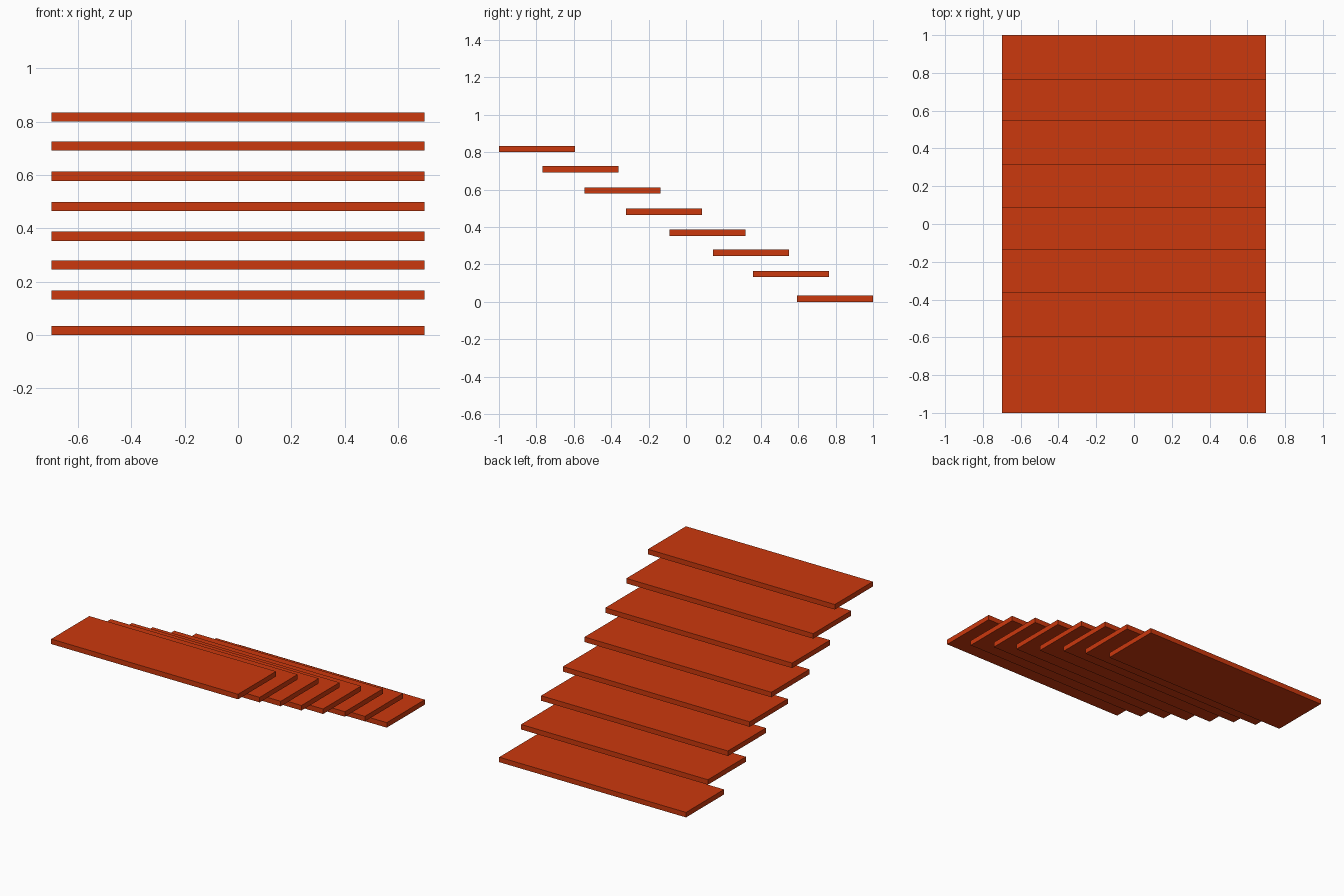
import bpy

# Remove the default cube
cube = bpy.data.objects.get("Cube")
if cube:
    bpy.data.objects.remove(cube, do_unlink=True)

# Single orange-red paint
paint = bpy.data.materials.new("orange_red")
paint.use_nodes = True
colour = (0.60, 0.04, 0.004, 1.0)
paint.diffuse_color = colour
paint.node_tree.nodes["Principled BSDF"].inputs["Base Color"].default_value = colour

WIDTH, DEPTH, THICK = 1.40, 0.407, 0.034

# Step treads, lowest at the back: (centre y, underside z)
steps = [(0.796, 0.0), (0.562, 0.132), (0.348, 0.245), (0.114, 0.353),
         (-0.117, 0.465), (-0.339, 0.578), (-0.565, 0.691), (-0.796, 0.80)]


def tread(name, y, z):
    bpy.ops.mesh.primitive_cube_add(size=1, location=(0, y, z + THICK / 2))
    obj = bpy.context.object
    obj.name = name
    obj.scale = (WIDTH, DEPTH, THICK)
    bpy.ops.object.transform_apply(location=False, rotation=False, scale=True)
    obj.data.materials.append(paint)


for i, (y, z) in enumerate(steps, 1):
    tread(f"stair_tread_{i}", y, z)
